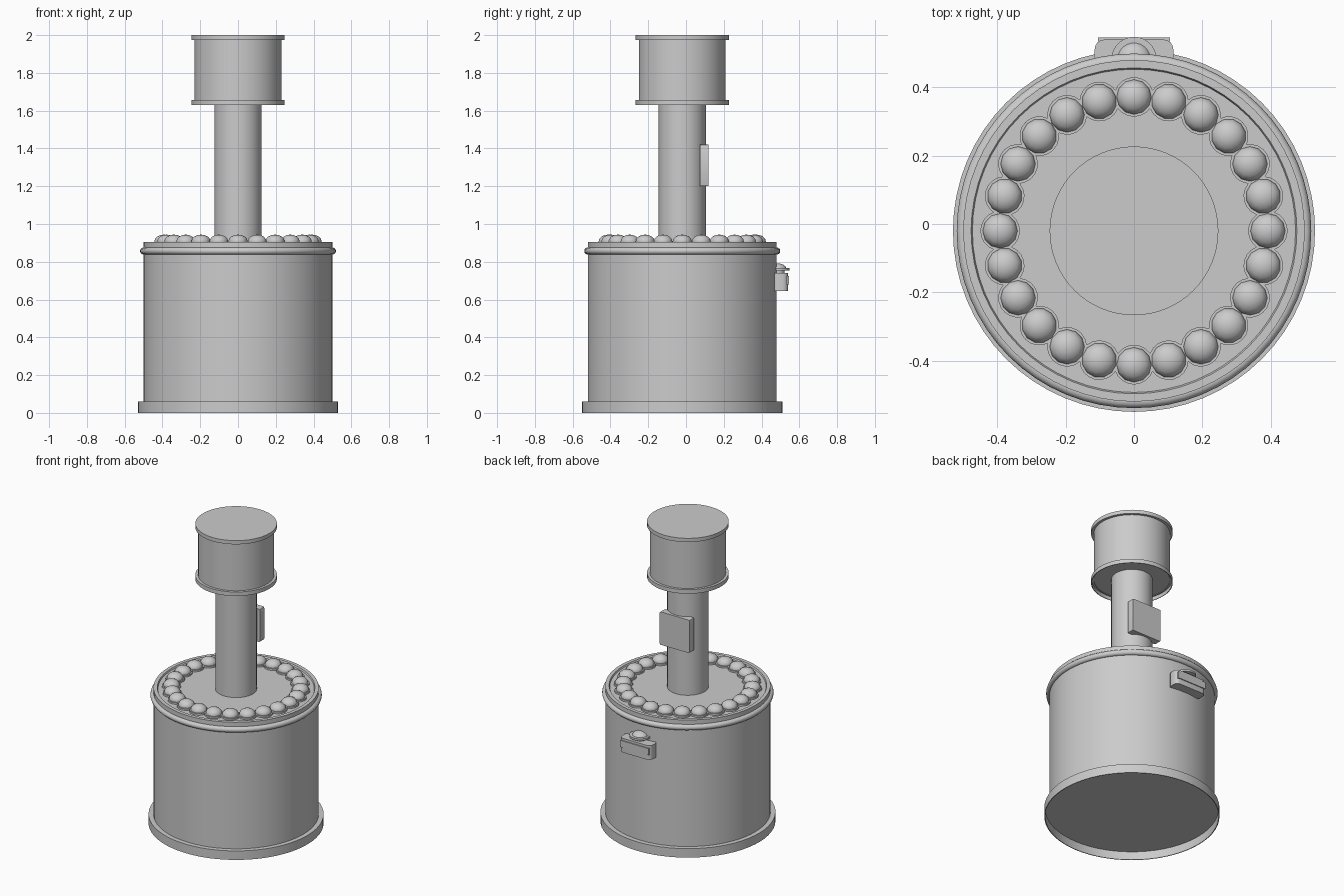
import bpy, bmesh, math
from mathutils import Matrix, Vector

if "Cube" in bpy.data.objects:
    bpy.data.objects.remove(bpy.data.objects["Cube"])

CY = -0.02  # y of the main axis

grey = bpy.data.materials.new("plain_grey")
grey.diffuse_color = (0.6, 0.6, 0.6, 1)
grey.use_nodes = True
grey.node_tree.nodes["Principled BSDF"].inputs["Base Color"].default_value = grey.diffuse_color


def finish(name, bm, angle=35):
    bmesh.ops.recalc_face_normals(bm, faces=bm.faces)
    me = bpy.data.meshes.new(name)
    bm.to_mesh(me)
    bm.free()
    me.materials.append(grey)
    ob = bpy.data.objects.new(name, me)
    bpy.context.collection.objects.link(ob)
    bpy.ops.object.select_all(action='DESELECT')
    ob.select_set(True)
    bpy.context.view_layer.objects.active = ob
    bpy.ops.object.shade_smooth_by_angle(angle=math.radians(angle))
    return ob


def lathe(name, profile, cy=CY, seg=64, closed=False):
    """Spin (radius, z) points around a vertical axis at x=0, y=cy."""
    bm = bmesh.new()
    vs = [bm.verts.new((r, 0, z)) for r, z in profile]
    pairs = list(zip(vs, vs[1:])) + ([(vs[-1], vs[0])] if closed else [])
    edges = [bm.edges.new(p) for p in pairs]
    bmesh.ops.spin(bm, geom=vs + edges, cent=(0, 0, 0), axis=(0, 0, 1),
                   angle=2 * math.pi, steps=seg, use_duplicate=False)
    bmesh.ops.remove_doubles(bm, verts=bm.verts, dist=1e-5)
    bmesh.ops.translate(bm, verts=bm.verts, vec=(0, cy, 0))
    return finish(name, bm)


def box(name, lo, hi, bevel=0.0, axis=None, seg=4):
    """Box between two corners; bevels the edges running along one axis."""
    lo, hi = Vector(lo), Vector(hi)
    bm = bmesh.new()
    bmesh.ops.create_cube(bm, size=1, matrix=Matrix.Translation((lo + hi) / 2)
                          @ Matrix.Diagonal((*(hi - lo), 1)))
    if bevel:
        es = [e for e in bm.edges if axis is None or
              abs((e.verts[0].co - e.verts[1].co).normalized()[axis]) > 0.9]
        bmesh.ops.bevel(bm, geom=es, offset=bevel, segments=seg, profile=0.5,
                        affect='EDGES')
    return finish(name, bm)


# drum body with a hollow foot ring underneath and a raised rim on top
lathe("foot_ring", [(0.50, 0.06), (0.53, 0.06), (0.53, 0), (0.525, 0),
                    (0.525, 0.055), (0, 0.055)])
lathe("body", [(0.50, 0.058), (0.50, 0.905), (0.477, 0.905), (0.473, 0.895),
               (0, 0.895)])
lathe("rim_band", [(0.499 + 0.02 * math.cos(a * math.pi / 6),
                    0.857 + 0.019 * math.sin(a * math.pi / 6))
                   for a in range(12)], closed=True)

# column and top drum with flanges
lathe("column", [(0.125, 0.89), (0.125, 1.66)])
lathe("top_drum", [(0.23, 1.65), (0.23, 1.98)])
lathe("top_flange", [(0.23, 1.975), (0.247, 1.975), (0.247, 2.0), (0, 2.0)])
lathe("bottom_flange", [(0.23, 1.657), (0.247, 1.657), (0.247, 1.63),
                        (0.243, 1.63), (0.243, 1.654), (0, 1.654)])

# ring of bulbs, each in a low collar
bulbs, collars = bmesh.new(), bmesh.new()
for i in range(24):
    a = i * math.pi / 12
    x, y = 0.392 * math.cos(a), CY + 0.392 * math.sin(a)
    turn = Matrix.Rotation(a, 4, 'Z')
    bmesh.ops.create_uvsphere(bulbs, u_segments=12, v_segments=8, radius=1,
                              matrix=Matrix.Translation((x, y, 0.907)) @ turn
                              @ Matrix.Diagonal((0.051, 0.051, 0.037, 1)))
    bmesh.ops.create_cone(collars, cap_ends=True, segments=20, radius1=0.058,
                          radius2=0.058, depth=0.014,
                          matrix=Matrix.Translation((x, y, 0.899)) @ turn)
finish("bulbs", bulbs, 60)
finish("bulb_collars", collars)

# panel on the back of the column
box("column_panel", (-0.11, 0.073, 1.2), (0.11, 0.12, 1.42), 0.008, 1, 2)

# rounded box on the back of the body, with a face plate and a push button
box("back_box", (-0.115, 0.46, 0.645), (0.115, 0.54, 0.74), 0.028, 2)
box("back_box_plate", (-0.105, 0.535, 0.68), (0.105, 0.546, 0.725))
lathe("button_neck", [(0.04, 0.735), (0.04, 0.758)], cy=0.482, seg=32)
lathe("button", [(0, 0.755), (0.066, 0.755), (0.066, 0.768), (0.048, 0.768),
                 (0.044, 0.776), (0.034, 0.784), (0.018, 0.79), (0, 0.792)],
      cy=0.482, seg=32)
